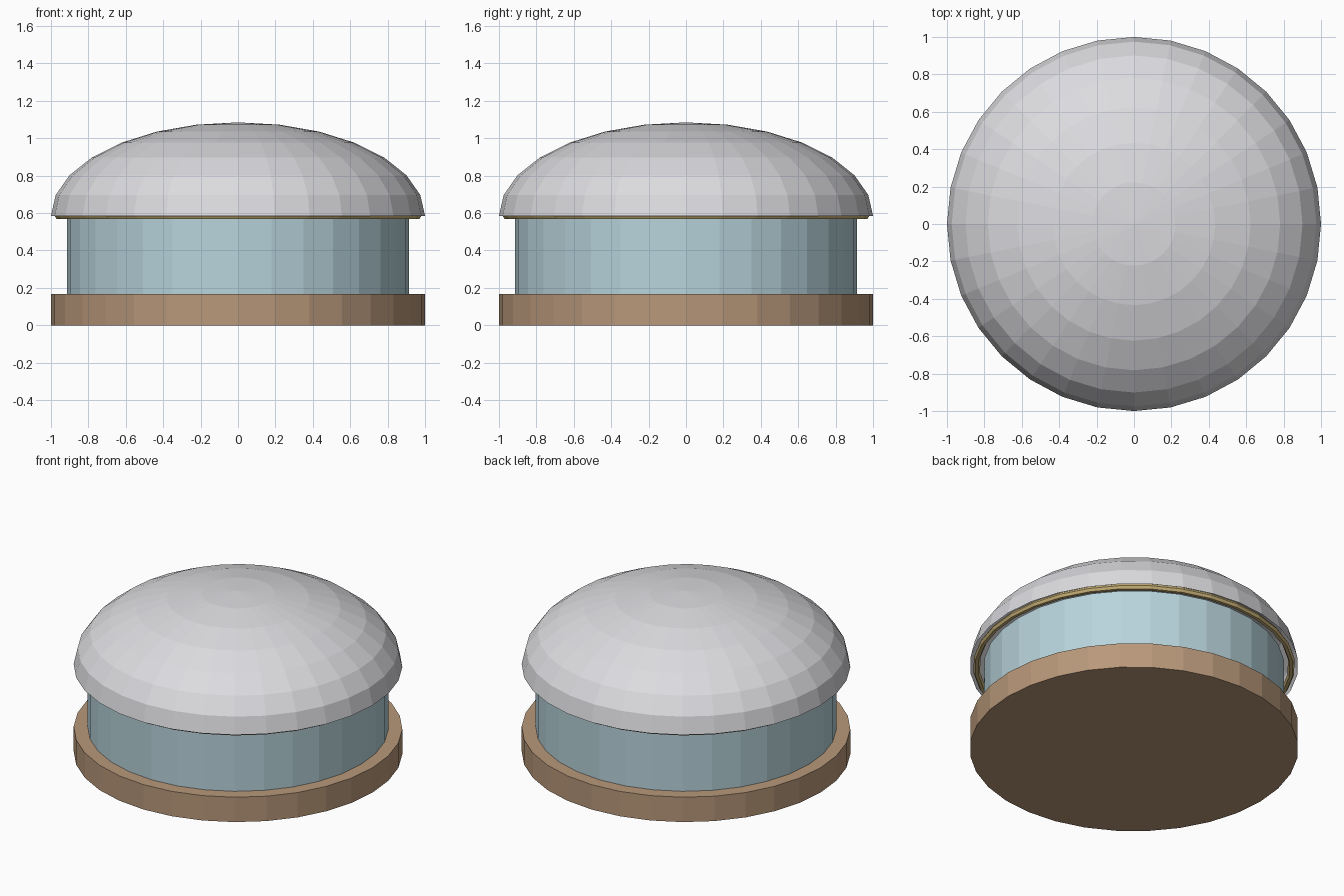
import bpy, math

if "Cube" in bpy.data.objects:
    bpy.data.objects.remove(bpy.data.objects["Cube"])

SEG = 32


def srgb(r, g, b):
    def lin(c):
        c /= 255
        return c / 12.92 if c <= 0.04045 else ((c + 0.055) / 1.055) ** 2.4
    return (lin(r), lin(g), lin(b), 1)


def material(name, rgb):
    m = bpy.data.materials.new(name)
    m.diffuse_color = srgb(*rgb)
    m.use_nodes = True
    m.node_tree.nodes["Principled BSDF"].inputs["Base Color"].default_value = m.diffuse_color
    return m


def lathe(name, profile, mat, closed=False):
    """Spin (radius, z) points, listed bottom to top on the outside; radius 0 makes a pole."""
    verts, rings = [], []
    for r, z in profile:
        if r < 1e-6:
            rings.append([len(verts)] * SEG)
            verts.append((0, 0, z))
        else:
            rings.append(list(range(len(verts), len(verts) + SEG)))
            for i in range(SEG):
                a = 2 * math.pi * i / SEG
                verts.append((r * math.cos(a), r * math.sin(a), z))
    faces = []
    pairs = list(zip(rings, rings[1:]))
    if closed:
        pairs.append((rings[-1], rings[0]))
    for lo, hi in pairs:
        for i in range(SEG):
            j = (i + 1) % SEG
            face = list(dict.fromkeys((lo[i], lo[j], hi[j], hi[i])))
            faces.append(face)
    mesh = bpy.data.meshes.new(name)
    mesh.from_pydata(verts, [], faces)
    mesh.materials.append(mat)
    obj = bpy.data.objects.new(name, mesh)
    bpy.context.collection.objects.link(obj)
    return obj


wood = material("warm brown", (184, 152, 122))
glass = material("pale blue", (184, 212, 220))
gold = material("muted gold", (201, 178, 120))
silver = material("light grey", (220, 220, 224))

# Round base plate
lathe("base", [(0, 0), (1, 0), (1, 0.167), (0, 0.167)], wood)

# Blue drum wall
lathe("drum", [(0.915, 0.167), (0.915, 0.585), (0, 0.585)], glass)

# Thin six-sided trim ring under the dome rim
ring = [(0.96 + 0.02 * math.cos(k * math.pi / 3), 0.585 + 0.02 * math.sin(k * math.pi / 3))
        for k in range(6)]
lathe("trim_ring", ring, gold, closed=True)

# Flattened dome, seven bands high, open below
dome = [(math.cos(k * math.pi / 14), 0.585 + 0.5 * math.sin(k * math.pi / 14)) for k in range(8)]
lathe("dome", dome, silver)
